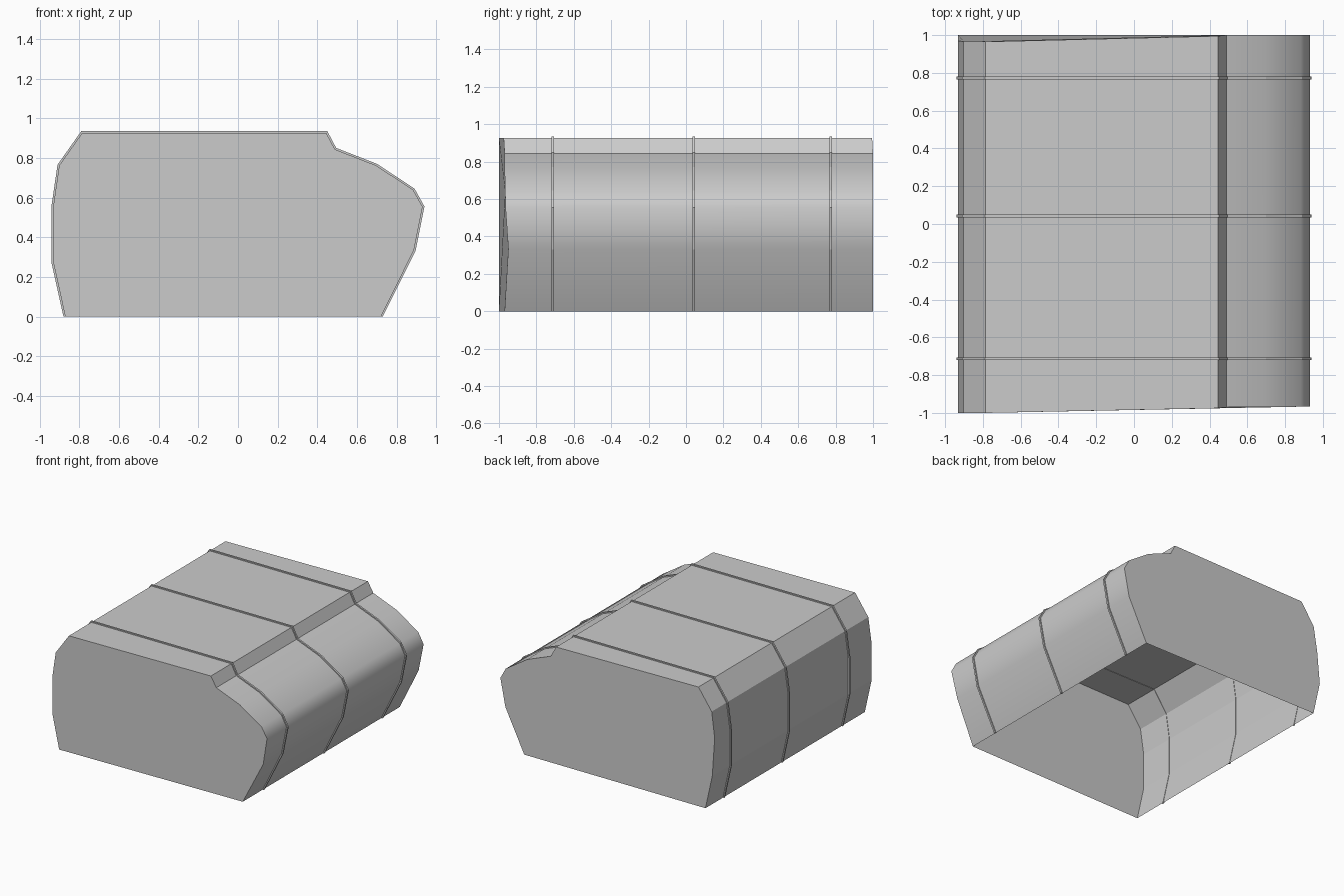
import bpy, bmesh
from mathutils import Vector

if "Cube" in bpy.data.objects:
    bpy.data.objects.remove(bpy.data.objects["Cube"])

# Outer cross-section (x, z), from bottom left over the top to bottom right
OUTLINE = [(-0.88, 0), (-0.94, 0.27), (-0.94, 0.56), (-0.91, 0.765),
           (-0.79, 0.935), (0.45, 0.935), (0.495, 0.85), (0.70, 0.77),
           (0.89, 0.645), (0.94, 0.555), (0.895, 0.33), (0.73, 0)]
# End positions (y) per profile point: the ends are slightly skewed
FRONT_Y = [-1, -1, -1, -1, -1, -0.975, -0.97, -0.97, -0.967, -0.965, -0.95, -0.97]
BACK_Y = [1, 1, 0.97, 0.965, 0.965, 0.995, 1, 1, 1, 1, 1, 1]
SMOOTH_POINTS = {7, 8, 9, 10}   # rounded right side


def inset(points, d):
    """Move an open profile inwards by d, keeping its ends on the ground."""
    pts = [Vector(p) for p in points]
    out = []
    for i, p in enumerate(pts):
        normals = []
        for a, b in ((i - 1, i), (i, i + 1)):
            if a >= 0 and b < len(pts):
                t = (pts[b] - pts[a]).normalized()
                normals.append(Vector((-t.y, t.x)))
        m = sum(normals, Vector((0, 0))).normalized()
        q = p - m * (d / m.dot(normals[0]))
        if len(normals) == 1:
            q = Vector((p.x - d * (1 if p.x > 0 else -1), 0))
        out.append((q.x, q.y))
    return out


def finish(bm, name):
    bmesh.ops.recalc_face_normals(bm, faces=bm.faces)
    mesh = bpy.data.meshes.new(name)
    bm.to_mesh(mesh)
    bm.free()
    obj = bpy.data.objects.new(name, mesh)
    bpy.context.collection.objects.link(obj)
    return obj


# Shell: lofted cover with closed ends and an open bottom
bm = bmesh.new()
profile = inset(OUTLINE, 0.009)
front = [bm.verts.new((x, y, z)) for (x, z), y in zip(profile, FRONT_Y)]
back = [bm.verts.new((x, y, z)) for (x, z), y in zip(profile, BACK_Y)]
for i in range(len(profile) - 1):
    bm.faces.new((front[i], front[i + 1], back[i + 1], back[i]))
bm.faces.new(front[::-1])
bm.faces.new(back)
for f in bm.faces:
    f.smooth = True
for e in bm.edges:
    e.smooth = False
for i in SMOOTH_POINTS:
    bm.edges.get((front[i], back[i])).smooth = True
finish(bm, "cover_shell")


# Straps: thin raised bands running around the cover
def strap(name, y, half=0.007):
    bm = bmesh.new()
    inner = inset(OUTLINE, 0.012)
    rings = []
    for (xo, zo), (xi, zi) in zip(OUTLINE, inner):
        rings.append([bm.verts.new(c) for c in (
            (xo, y - half, zo), (xo, y + half, zo),
            (xi, y + half, zi), (xi, y - half, zi))])
    for a, b in zip(rings, rings[1:]):
        for k in range(4):
            n = (k + 1) % 4
            bm.faces.new((a[k], a[n], b[n], b[k]))
    bm.faces.new(rings[0])
    bm.faces.new(rings[-1][::-1])
    finish(bm, name)


for name, y in (("front_strap", -0.713), ("middle_strap", 0.042), ("back_strap", 0.773)):
    strap(name, y)
